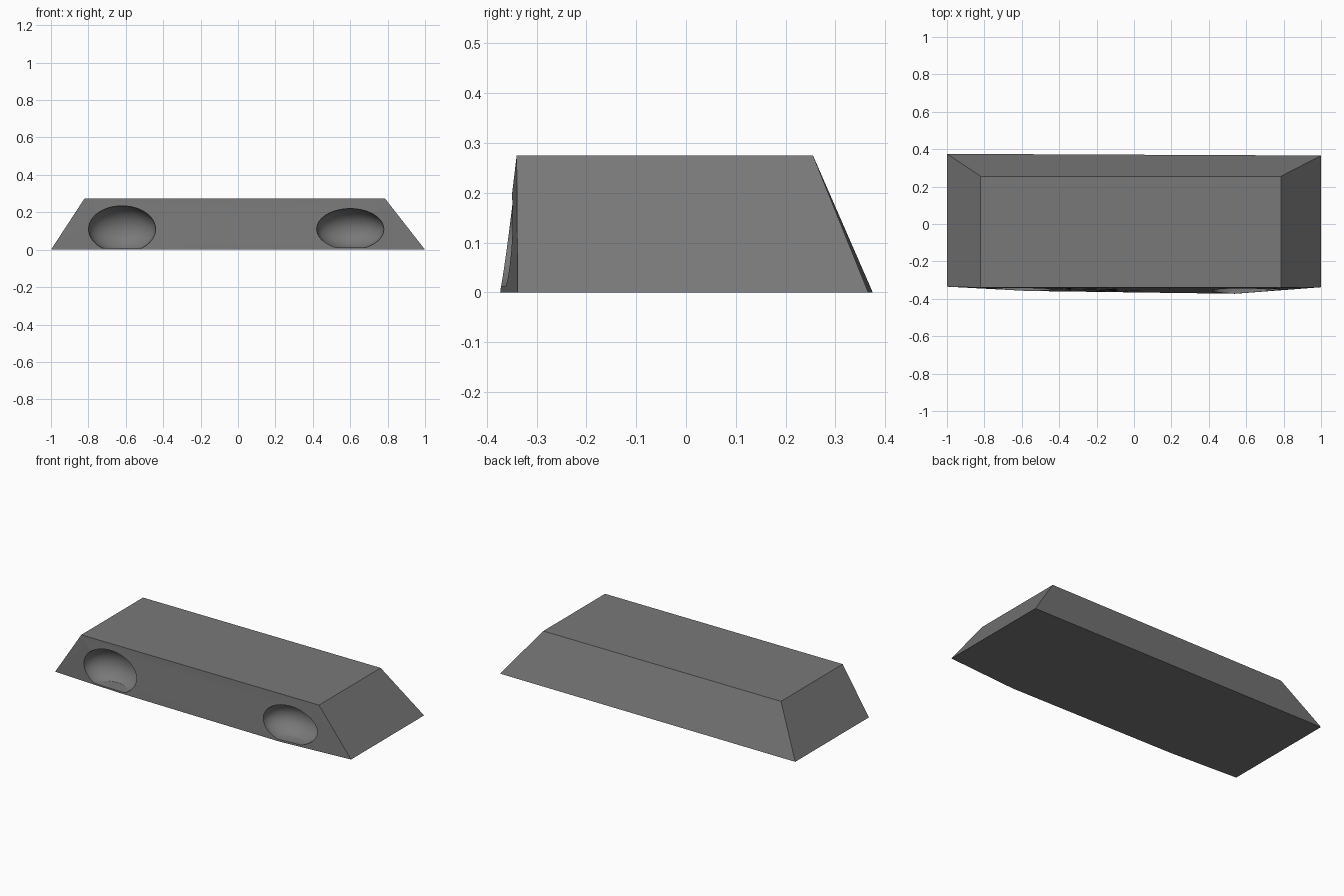
import bpy, bmesh

if "Cube" in bpy.data.objects:
    bpy.data.objects.remove(bpy.data.objects["Cube"])

grey = bpy.data.materials.new("dark grey")
grey.diffuse_color = (0.19, 0.19, 0.19, 1)
grey.use_nodes = True
grey.node_tree.nodes["Principled BSDF"].inputs["Base Color"].default_value = grey.diffuse_color


def mesh_object(name, bm):
    bmesh.ops.recalc_face_normals(bm, faces=bm.faces)
    mesh = bpy.data.meshes.new(name)
    bm.to_mesh(mesh)
    bm.free()
    mesh.materials.append(grey)
    obj = bpy.data.objects.new(name, mesh)
    bpy.context.collection.objects.link(obj)
    return obj


# sloped body: base outline with a slightly bowed front, smaller flat top
bm = bmesh.new()
base = [bm.verts.new((x, y, 0)) for x, y in
        [(-1, -.335), (-.57, -.358), (.54, -.373), (1, -.338), (1, .366), (-1, .375)]]
top = [bm.verts.new((x, y, .275)) for x, y in
       [(-.82, -.34), (.785, -.34), (.785, .255), (-.82, .255)]]
a, b, c, d, e, f = base
p, q, r, s = top
for face in (base, top, (a, b, p), (b, c, q, p), (c, d, q),
             (d, e, r, q), (e, f, s, r), (f, a, p, s)):
    bm.faces.new(face)
body = mesh_object("sloped_body", bm)


# oval scooped sockets in the front, flattened along the bottom
def scoop(name, x, z, rz, floor):
    bm = bmesh.new()
    bmesh.ops.create_uvsphere(bm, u_segments=48, v_segments=24, radius=1)
    for v in bm.verts:
        v.co = (x + v.co.x * .18, -.35 + v.co.y * .13, z + v.co.z * rz)
    cut = bmesh.ops.bisect_plane(bm, geom=bm.verts[:] + bm.edges[:] + bm.faces[:],
                                 plane_co=(0, 0, floor), plane_no=(0, 0, -1),
                                 clear_outer=True)["geom_cut"]
    bmesh.ops.contextual_create(bm, geom=[g for g in cut if isinstance(g, bmesh.types.BMEdge)])
    cutter = mesh_object(name, bm)
    cutter.hide_render = True
    cutter.hide_set(True)
    mod = body.modifiers.new(name, "BOOLEAN")
    mod.operation = "DIFFERENCE"
    mod.solver = "EXACT"
    mod.object = cutter
    return cutter


cutters = [scoop("left_socket_cutter", -.62, .11, .125, .01),
           scoop("right_socket_cutter", .60, .11, .11, .012)]

# bake the cuts, then shade the scoops smooth
bpy.context.view_layer.objects.active = body
body.select_set(True)
for mod in list(body.modifiers):
    bpy.ops.object.modifier_apply(modifier=mod.name)
for cutter in cutters:
    bpy.data.objects.remove(cutter)
bpy.ops.object.shade_smooth_by_angle(angle=0.5)
